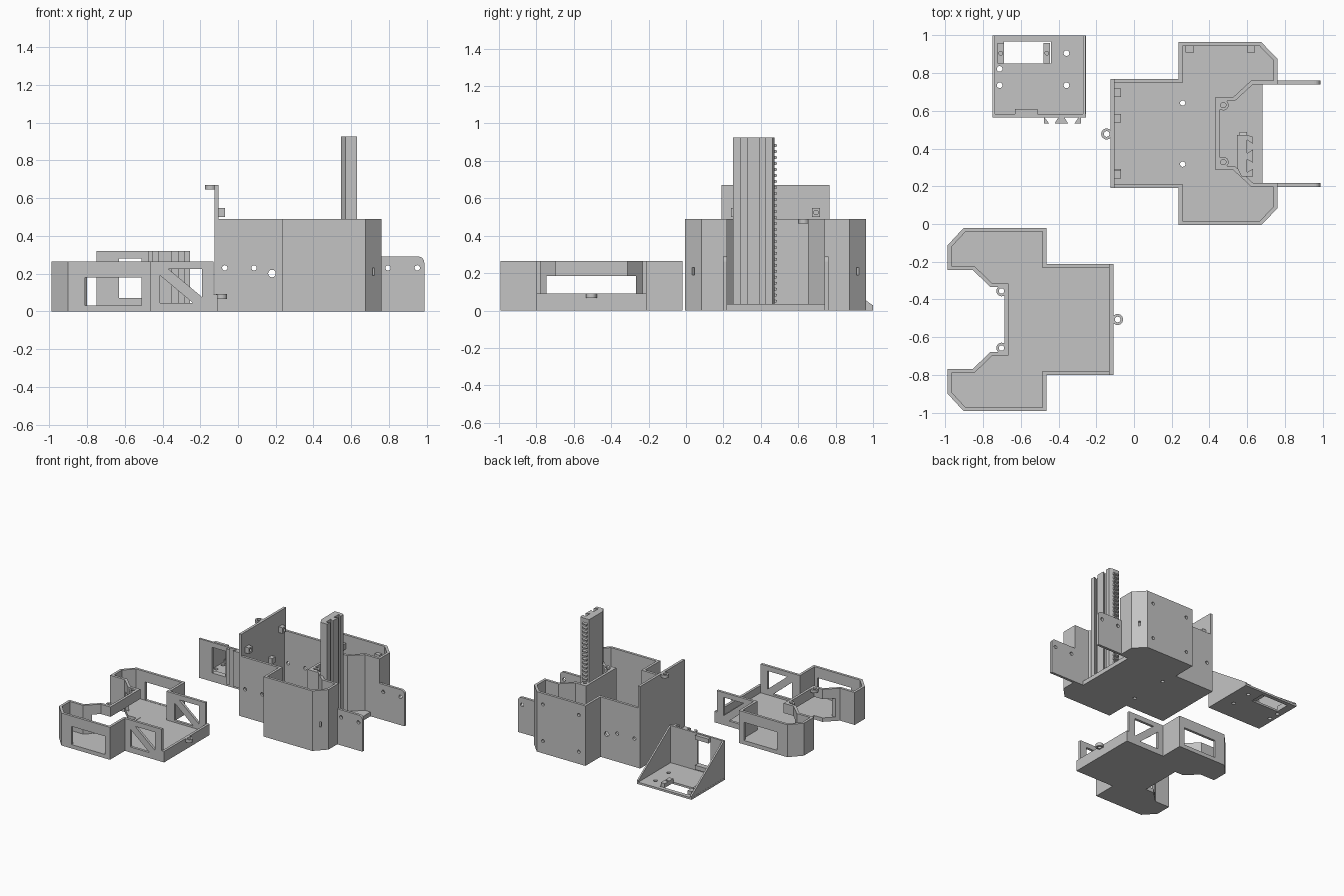
import bpy, bmesh, math

cube = bpy.data.objects.get("Cube")
if cube:
    bpy.data.objects.remove(cube, do_unlink=True)

GREY = (0.55, 0.55, 0.55, 1)
mat = bpy.data.materials.new("plain grey plastic")
mat.use_nodes = True
mat.diffuse_color = GREY
mat.node_tree.nodes["Principled BSDF"].inputs["Base Color"].default_value = GREY


def place(axis, u, v, w):
    return {"x": (w, u, v), "y": (u, w, v), "z": (u, v, w)}[axis]


def rect(u0, u1, v0, v1):
    return [(u0, v0), (u1, v0), (u1, v1), (u0, v1)]


def disc(u, v, r, n=24):
    return [(u + r * math.cos(2 * math.pi * i / n), v + r * math.sin(2 * math.pi * i / n)) for i in range(n)]


def box(x0, x1, y0, y1, z0, z1):
    return (rect(x0, x1, y0, y1), "z", z0, z1)


def finish(name, bm):
    bmesh.ops.recalc_face_normals(bm, faces=bm.faces)
    mesh = bpy.data.meshes.new(name)
    bm.to_mesh(mesh)
    bm.free()
    mesh.materials.append(mat)
    ob = bpy.data.objects.new(name, mesh)
    bpy.context.collection.objects.link(ob)
    return ob


def solid(name, prisms):
    """One object from prisms given as (profile, axis, low, high)."""
    bm = bmesh.new()
    for pts, axis, lo, hi in prisms:
        a = [bm.verts.new(place(axis, u, v, lo)) for u, v in pts]
        b = [bm.verts.new(place(axis, u, v, hi)) for u, v in pts]
        bm.faces.new(a)
        bm.faces.new(b)
        for i in range(len(a)):
            j = (i + 1) % len(a)
            bm.faces.new((a[i], a[j], b[j], b[i]))
    return finish(name, bm)


def cut(ob, prisms):
    cutter = solid("cutter", prisms)
    cutter.hide_render = True
    mod = ob.modifiers.new("cut", "BOOLEAN")
    mod.operation = "DIFFERENCE"
    mod.solver = "EXACT"
    mod.use_self = True
    mod.object = cutter
    bpy.context.view_layer.objects.active = ob
    bpy.ops.object.modifier_apply(modifier=mod.name)
    bpy.data.objects.remove(cutter, do_unlink=True)


def inset(pts, t):
    out = []
    for i, p in enumerate(pts):
        normals = []
        for a, b in ((pts[i - 1], p), (p, pts[(i + 1) % len(pts)])):
            d = math.dist(a, b)
            normals.append(((a[1] - b[1]) / d, (b[0] - a[0]) / d))
        (ax, ay), (bx, by) = normals
        k = t / (1 + ax * bx + ay * by)
        out.append((p[0] + k * (ax + bx), p[1] + k * (ay + by)))
    return out


def tray(name, pts, wall, height, floor):
    """Open-topped box with an even wall around any outline."""
    bm = bmesh.new()
    inner = inset(pts, wall)
    rings = [[bm.verts.new((x, y, z)) for x, y in ring]
             for ring, z in ((pts, 0), (pts, height), (inner, height), (inner, floor))]
    bm.faces.new(rings[0])
    bm.faces.new(rings[3])
    for lo, hi in zip(rings, rings[1:]):
        for i in range(len(pts)):
            j = (i + 1) % len(pts)
            bm.faces.new((lo[i], lo[j], hi[j], hi[i]))
    return finish(name, bm)


def mirrored(half, yc):
    return half + [(x, 2 * yc - y) for x, y in reversed(half)]


def eyelet(name, x, y, root, z0, z1):
    ob = solid(name, [(disc(x, y, 0.029), "z", z0, z1)])
    tab = solid(name + "_tab", [box(min(x, root), max(x, root), y - 0.018, y + 0.018, z0 + 0.002, z1 - 0.002)])
    for part in (ob, tab):
        cut(part, [(disc(x, y, 0.015), "z", z0 - 0.1, z1 + 0.1)])


# Tall main housing
YM = 0.479
recess = [(0.63, 0.218), (0.535, 0.306), (0.452, 0.306)]
half = [(-0.124, 0.19), (0.235, 0.19), (0.235, -0.005), (0.675, -0.005), (0.76, 0.083), (0.76, 0.218)]
housing = tray("main_housing", mirrored(half + recess, YM), 0.021, 0.49, 0.035)
slot = [(0.682, 0.063), (0.742, 0.003), (0.754, 0.015), (0.694, 0.075)]
holes = [(disc(x, z, r), "y", 0.1, 0.86) for x, z, r in ((-0.07, 0.23, 0.014), (0.085, 0.23, 0.014), (0.18, 0.2, 0.02))]
holes += [(disc(0.257 + 0.001, YM + s * 0.162, 0.014), "z", -0.1, 0.1) for s in (-1, 1)]
holes += [(disc(x, z, 0.013), "y", 0.925, 1.1) for x in (0.295, 0.62) for z in (0.1, 0.4)]
holes += [(slot, "z", 0.19, 0.23), ([(x, 2 * YM - y) for x, y in slot], "z", 0.19, 0.23)]
cut(housing, holes)
solid("recess_floor", [(mirrored([(0.68, 0.218)] + recess, YM), "z", 0, 0.035)])
solid("screw_blocks", [box(x - 0.022, x + 0.022, 0.908, 0.943, z - 0.024, z + 0.024)
                       for x in (0.295, 0.62) for z in (0.1, 0.4)])

# Raised end panel with its lug and screw blocks
solid("end_panel", [box(-0.124, -0.103, 0.19, 0.768, 0.48, 0.67)])
eyelet("end_panel_lug", -0.145, 0.477, -0.11, 0.645, 0.67)
panel_blocks = solid("panel_blocks", [box(-0.104, -0.068, y - 0.022, y + 0.022, 0.5, 0.548) for y in (0.695, 0.262)]
                     + [box(-0.104, -0.068, y - 0.022, y + 0.022, 0.3, 0.348) for y in (0.56, 0.27)])
cut(panel_blocks, [(disc(y, 0.524, 0.012), "x", -0.09, 0) for y in (0.695, 0.262)])

# Mounting ears
corner = [(0.955 + 0.032 * math.cos(a * math.pi / 12), 0.258 + 0.032 * math.sin(a * math.pi / 12)) for a in range(7)]
for side, y in (("front", 0.197), ("back", 0.74)):
    ear = solid(side + "_ear", [([(0.755, 0), (0.987, 0)] + corner + [(0.755, 0.29)], "y", y, y + 0.021)])
    cut(ear, [(disc(x, 0.23, 0.014), "y", y - 0.1, y + 0.1) for x in (0.795, 0.95)])


# Round screw bosses in both recesses
def bosses(name, x, yc, dy, wall_x, z0, z1):
    for s in (-1, 1):
        y = yc + s * dy
        for shape in (disc(x, y, 0.028), rect(min(x, wall_x), max(x, wall_x), y - 0.027, y + 0.027)):
            ob = solid(name, [(shape, "z", z0, z1)])
            cut(ob, [(disc(x, y, 0.014), "z", z0 - 0.1, z1 + 0.1)])


bosses("housing_boss", 0.473, YM, 0.151, 0.453, 0.465, 0.489)

# Toothed rack with dovetail rails
rails = [(0.63, 0.252), (0.63, 0.292), (0.6, 0.275), (0.6, 0.342), (0.63, 0.325), (0.63, 0.395), (0.6, 0.375),
         (0.6, 0.445), (0.63, 0.425), (0.63, 0.462)]
solid("rack", [(rails + [(0.6, 0.472), (0.545, 0.472), (0.545, 0.3), (0.57, 0.252)], "z", 0.03, 0.925)])
solid("rack_teeth", [([(0.465, z - 0.011), (0.487, z - 0.005), (0.487, z + 0.005), (0.465, z + 0.011)], "x", 0.558, 0.6)
                     for z in (0.05 + 0.032 * i for i in range(27))])

# Low frame with windows
YF = -0.506
half = [(-0.685, -0.677), (-0.76, -0.677), (-0.855, -0.769), (-0.987, -0.769), (-0.987, -0.9), (-0.902, -0.992),
        (-0.463, -0.992), (-0.463, -0.8), (-0.108, -0.8)]
frame = tray("low_frame", mirrored(half, YF), 0.021, 0.265, 0.03)
braces = ([(-0.37, 0.225), (-0.19, 0.075), (-0.19, 0.225)], [(-0.413, 0.19), (-0.413, 0.045), (-0.24, 0.045)])
windows = [(tri, "y", -0.9, -0.1) for tri in braces]
windows += [box(-0.81, -0.51, y - 0.06, y + 0.06, 0.032, 0.18) for y in (-1.0, -0.01)]
windows += [box(-0.875, -0.64, -0.745, -0.267, 0.032, 0.185), box(-0.13, 0, -0.85, -0.15, 0.09, 0.4)]
cut(frame, windows)
eyelet("frame_lug", -0.087, YF, -0.115, 0.066, 0.092)
bosses("frame_boss", -0.702, YF, 0.151, -0.68, 0.24, 0.264)

# Motor bracket: base, upright, gussets, rails
base = solid("bracket_base", [box(-0.75, -0.255, 0.565, 1.0, 0, 0.016)])
cut(base, [box(-0.688, -0.44, 0.85, 0.967, -0.1, 0.1)]
    + [(disc(x, y, 0.015), "z", -0.1, 0.1) for x, y in
       ((-0.358, 0.905), (-0.358, 0.735), (-0.712, 0.822), (-0.712, 0.735))])
upright = solid("bracket_upright", [box(-0.75, -0.255, 0.565, 0.582, 0.01, 0.32)])
cut(upright, [(rect(-0.63, -0.51, 0.07, 0.28), "y", 0.5, 0.7)])
gusset = [(0.566, 0.014), (0.999, 0.014), (0.999, 0.028), (0.58, 0.319), (0.566, 0.319)]
solid("bracket_gussets", [(gusset, "x", x, x + 0.013) for x in (-0.749, -0.269)])
tabs = solid("bracket_tabs", [box(-0.63, -0.51, 0.575, 0.61, z, z + 0.035) for z in (0.035, 0.28)]
             + [box(x, x + 0.036, 0.85, 0.96, 0.01, 0.045) for x in (-0.724, -0.48)])
cut(tabs, [(disc(x, 0.905, 0.01), "z", 0.02, 0.1) for x in (-0.706, -0.462)])
solid("bracket_rails", [(p, "z", 0.03, 0.32) for p in (
    [(-0.478, 0.57), (-0.478, 0.533), (-0.45, 0.533)],
    [(-0.398, 0.57), (-0.42, 0.533), (-0.35, 0.533), (-0.372, 0.57)],
    [(-0.29, 0.57), (-0.315, 0.533), (-0.28, 0.533), (-0.28, 0.57)])])
